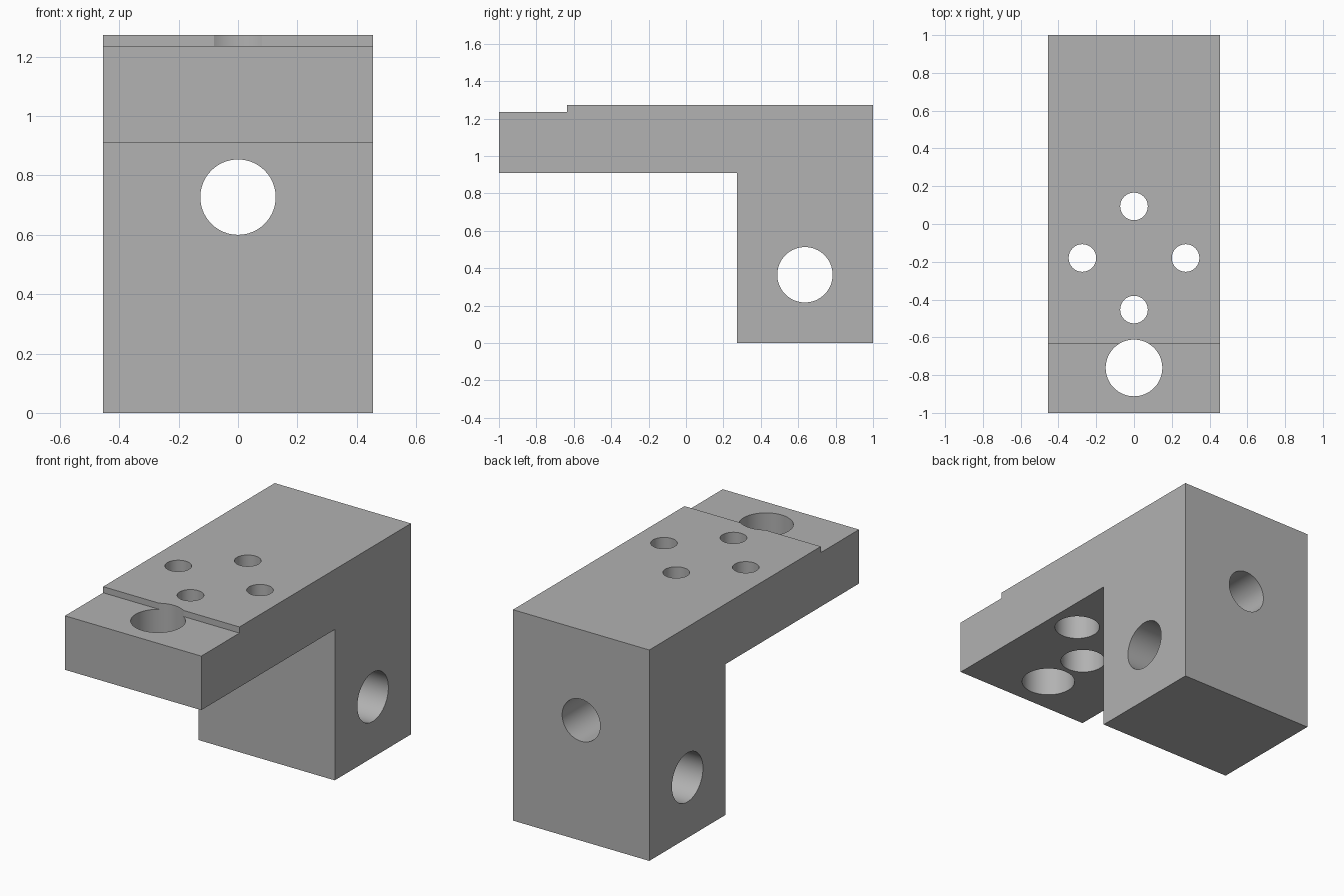
import bpy, bmesh, math
from mathutils import Vector

cube = bpy.data.objects.get("Cube")
if cube:
    bpy.data.objects.remove(cube, do_unlink=True)

HALF_WIDTH = 0.455
SHELF_Z, STEP_Z, TOP_Z = 0.91, 1.236, 1.273

grey = bpy.data.materials.new("plain grey")
grey.use_nodes = True
colour = (0.445, 0.445, 0.445, 1)
grey.diffuse_color = colour
grey.node_tree.nodes["Principled BSDF"].inputs["Base Color"].default_value = colour


def add_object(name, bm):
    bmesh.ops.recalc_face_normals(bm, faces=bm.faces)
    mesh = bpy.data.meshes.new(name)
    bm.to_mesh(mesh)
    bm.free()
    mesh.materials.append(grey)
    obj = bpy.data.objects.new(name, mesh)
    bpy.context.collection.objects.link(obj)
    return obj


# L-shaped bracket body: side profile (y, z) extruded across the width
profile = [(-1, SHELF_Z), (0.273, SHELF_Z), (0.273, 0), (1, 0),
           (1, TOP_Z), (-0.636, TOP_Z), (-0.636, STEP_Z), (-1, STEP_Z)]
bm = bmesh.new()
face = bm.faces.new([bm.verts.new((-HALF_WIDTH, y, z)) for y, z in profile])
extruded = bmesh.ops.extrude_face_region(bm, geom=[face])["geom"]
bmesh.ops.translate(bm, vec=(2 * HALF_WIDTH, 0, 0),
                    verts=[v for v in extruded if isinstance(v, bmesh.types.BMVert)])
body = add_object("bracket_body", bm)


def drill(name, start, end, radius):
    """Cut a round hole from start to end."""
    start, end = Vector(start), Vector(end)
    axis = end - start
    bm = bmesh.new()
    bmesh.ops.create_cone(bm, cap_ends=True, segments=64, radius1=radius,
                          radius2=radius, depth=axis.length)
    cutter = add_object(name + "_cutter", bm)
    cutter.rotation_mode = "QUATERNION"
    cutter.rotation_quaternion = axis.to_track_quat("Z", "Y")
    cutter.location = (start + end) / 2
    cutter.hide_render = True
    cutter.hide_set(True)
    mod = body.modifiers.new(name, "BOOLEAN")
    mod.operation = "DIFFERENCE"
    mod.solver = "EXACT"
    mod.object = cutter
    return cutter


# Large mounting hole in the stepped end, and the two bores through the leg
cutters = [
    drill("end_hole", (0, -0.762, 0.8), (0, -0.762, 1.4), 0.15),
    drill("leg_cross_bore", (-0.6, 0.636, 0.365), (0.6, 0.636, 0.365), 0.148),
    drill("leg_long_bore", (0, 0.1, 0.727), (0, 1.1, 0.727), 0.127),
]

# Four screw holes in a diamond, counterbored from underneath
for i in range(4):
    angle = i * math.pi / 2
    x, y = 0.273 * math.cos(angle), -0.18 + 0.273 * math.sin(angle)
    cutters.append(drill(f"screw_hole_{i}", (x, y, 0.8), (x, y, 1.4), 0.073))
    cutters.append(drill(f"counterbore_{i}", (x, y, 0.8), (x, y, SHELF_Z + 0.18), 0.127))

# Apply the cuts, then remove the cutters
bpy.context.view_layer.objects.active = body
body.select_set(True)
for mod in list(body.modifiers):
    bpy.ops.object.modifier_apply(modifier=mod.name)
for cutter in cutters:
    bpy.data.objects.remove(cutter, do_unlink=True)

bpy.ops.object.shade_smooth_by_angle(angle=math.radians(30))
